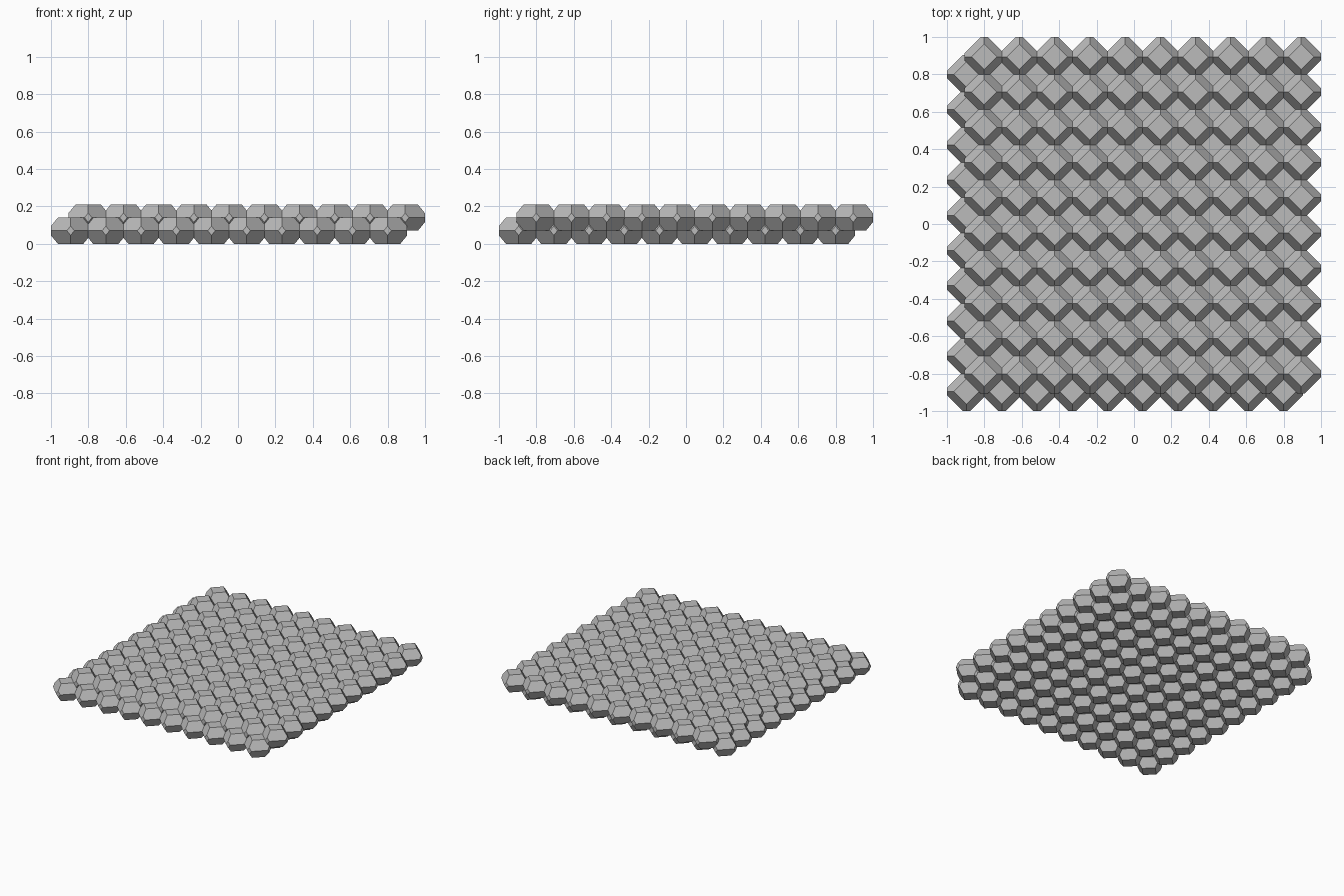
import bpy
import bmesh
from math import radians

cube = bpy.data.objects.get("Cube")
if cube:
    bpy.data.objects.remove(cube, do_unlink=True)

COUNT = 10        # cells per side
PITCH = 0.1883    # spacing inside a layer
HALF = 0.105      # half width of a cell
RISE = 0.07       # half height of a cell and step between layers
CAP = 0.068       # half diagonal of the flat top
SIDE_Z, SIDE_W = 0.025, 0.02   # half height and half width of side facets

# Plain grey stone
grey = bpy.data.materials.new("plain_grey")
grey.use_nodes = True
colour = (0.5, 0.5, 0.5, 1)
grey.diffuse_color = colour
grey.node_tree.nodes["Principled BSDF"].inputs["Base Color"].default_value = colour


def cell_mesh():
    """Flattened fourteen-sided cell, built as the hull of its corners."""
    bm = bmesh.new()
    corners = set()
    for s in (-1, 1):
        for t in (-1, 1):
            for a, b, c in ((s * CAP, 0, t * RISE),
                            (s * HALF, 0, t * SIDE_Z),
                            (s * HALF, t * SIDE_W, 0)):
                corners.update({(a, b, c), (b, a, c)})
    for co in sorted(corners):
        bm.verts.new(co)
    bmesh.ops.convex_hull(bm, input=bm.verts)
    bmesh.ops.dissolve_limit(bm, angle_limit=radians(3),
                             verts=bm.verts, edges=bm.edges)
    bmesh.ops.recalc_face_normals(bm, faces=bm.faces)
    mesh = bpy.data.meshes.new("cell")
    bm.to_mesh(mesh)
    bm.free()
    mesh.materials.append(grey)
    return mesh


def add_layer(name, mesh, start, z):
    """Square grid of cells repeated along x and y."""
    layer = bpy.data.objects.new(name, mesh)
    bpy.context.collection.objects.link(layer)
    layer.location = (start, start, z)
    for axis in range(2):
        offset = [0, 0, 0]
        offset[axis] = PITCH
        array = layer.modifiers.new("repeat", 'ARRAY')
        array.count = COUNT
        array.use_relative_offset = False
        array.use_constant_offset = True
        array.constant_offset_displace = offset


# Two interlocking layers, the upper one shifted by half a cell
cell = cell_mesh()
first = HALF - 1
add_layer("lower_layer", cell, first, RISE)
add_layer("upper_layer", cell, first + PITCH / 2, RISE * 2)
